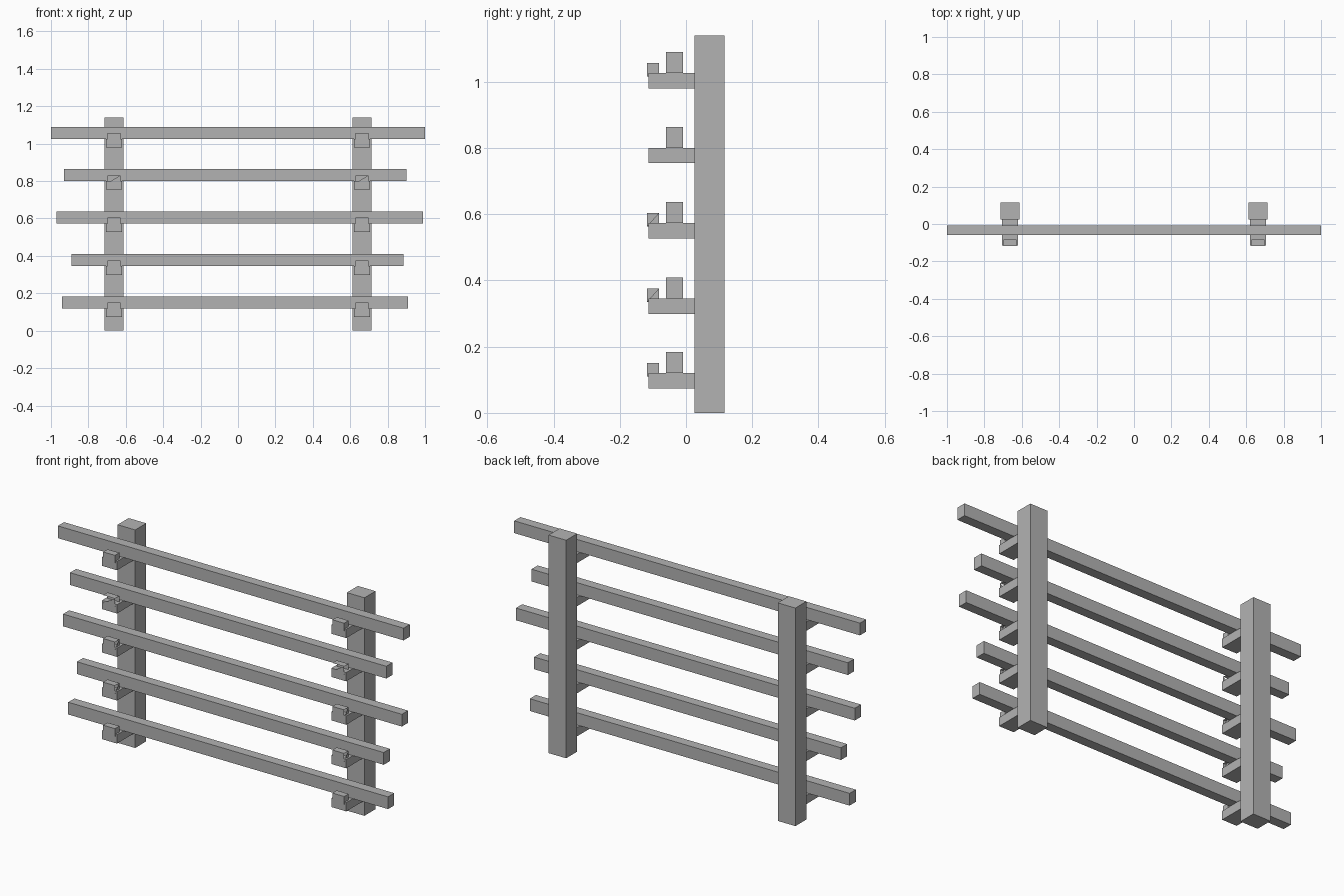
import bpy
import bmesh
from mathutils import Vector

cube = bpy.data.objects.get("Cube")
if cube:
    bpy.data.objects.remove(cube, do_unlink=True)

grey = bpy.data.materials.new("plain_grey")
grey.use_nodes = True
colour = (0.45, 0.45, 0.45, 1)
grey.diffuse_color = colour
grey.node_tree.nodes["Principled BSDF"].inputs["Base Color"].default_value = colour


def box(name, x, y, z, drop=None):
    """Box between (min, max) pairs; drop(normal, centre) removes triangles."""
    bm = bmesh.new()
    bmesh.ops.create_cube(bm, size=1)
    if drop:
        bmesh.ops.triangulate(bm, faces=bm.faces[:])
        bm.normal_update()
        gone = [f for f in bm.faces if drop(f.normal, f.calc_center_median())]
        bmesh.ops.delete(bm, geom=gone, context="FACES")
    low = Vector((x[0], y[0], z[0]))
    size = Vector((x[1], y[1], z[1])) - low
    for v in bm.verts:
        v.co = Vector(low[i] + (v.co[i] + 0.5) * size[i] for i in range(3))
    mesh = bpy.data.meshes.new(name)
    bm.to_mesh(mesh)
    bm.free()
    mesh.materials.append(grey)
    obj = bpy.data.objects.new(name, mesh)
    bpy.context.collection.objects.link(obj)
    return obj


def span(centre, width):
    return (centre - width / 2, centre + width / 2)


# Lip damage: chipped lips lack half a side, the broken one lacks both sides
def chipped(n, c):
    return n.x > 0.5 and c.z > 0


def broken(n, c):
    return abs(n.x) > 0.5 or (n.y < -0.5 and c.z > 0)


# Each row: arm top height, rail left end, rail right end, lip damage
rows = [
    (0.12, -0.94, 0.91, None),
    (0.345, -0.89, 0.885, chipped),
    (0.573, -0.97, 0.99, chipped),
    (0.80, -0.93, 0.90, broken),
    (1.026, -1.0, 1.0, None),
]

for side, label in ((1, "left"), (-1, "right")):
    centre = side * 0.663
    # Upright post
    box(label + "_post", span(centre, 0.102), (0.025, 0.116), (0, 1.14))
    for i, (top, _, _, damage) in enumerate(rows, 1):
        # Bracket arm with its small retaining lip
        box(f"{label}_arm_{i}", span(centre, 0.086), (-0.114, 0.025), (top - 0.046, top))
        box(f"{label}_lip_{i}", span(centre, 0.068), (-0.118, -0.082),
            (top - 0.01, top + 0.031), damage)

# Long rails resting on the arms
for i, (top, x0, x1, _) in enumerate(rows, 1):
    box(f"rail_{i}", (x0, x1), (-0.06, -0.009), (top, top + 0.064))
